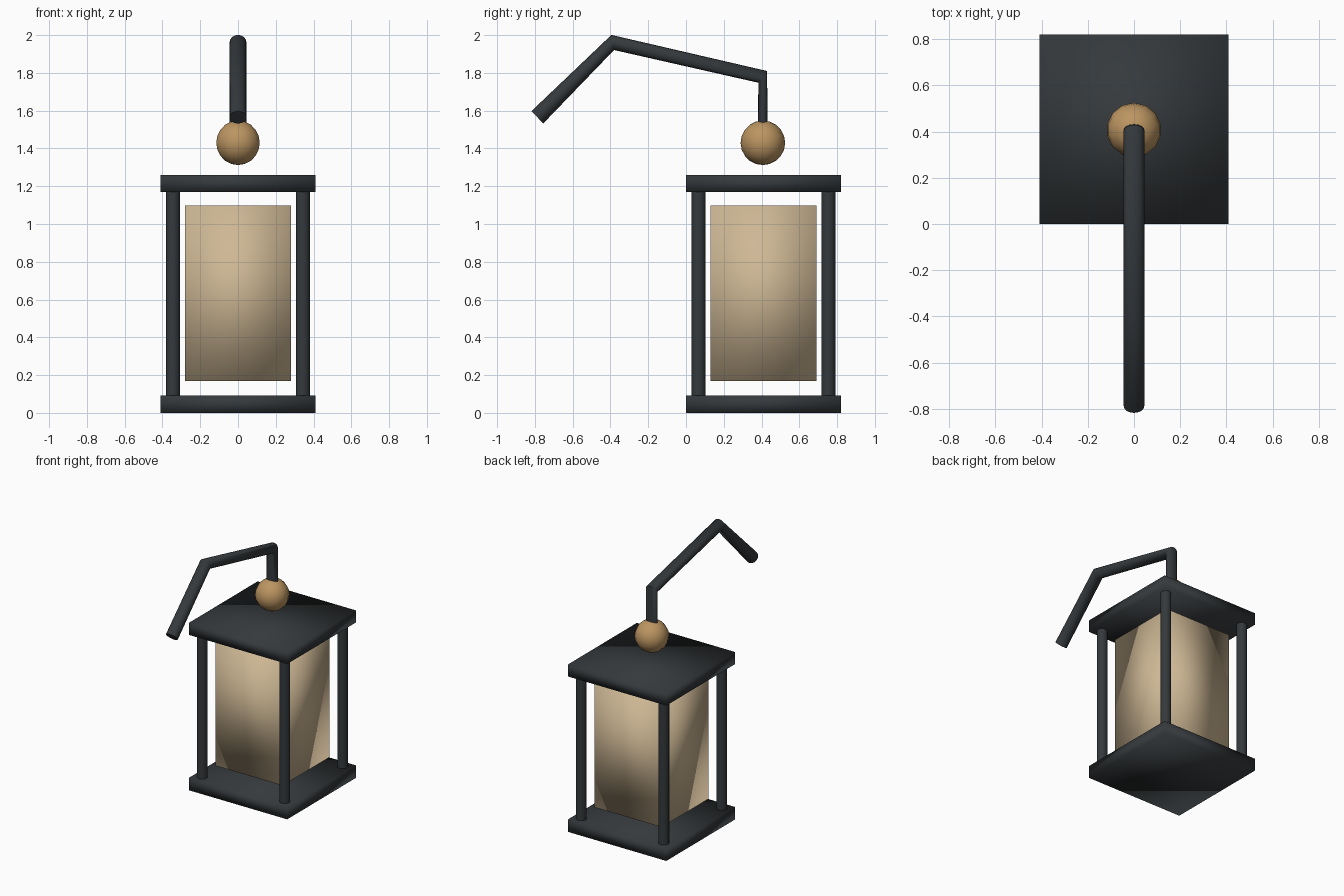
import bpy, bmesh, math
from mathutils import Vector

if "Cube" in bpy.data.objects:
    bpy.data.objects.remove(bpy.data.objects["Cube"])

CY = 0.41  # lantern axis in y


def material(name, rgb):
    m = bpy.data.materials.new(name)
    m.diffuse_color = (*rgb, 1)
    m.use_nodes = True
    m.node_tree.nodes["Principled BSDF"].inputs["Base Color"].default_value = m.diffuse_color
    return m


IRON = material("dark_iron", (0.035, 0.041, 0.045))
SHADE = material("warm_shade", (0.62, 0.48, 0.30))
BRASS = material("brass", (0.50, 0.30, 0.12))


def finish(name, bm, mat):
    bmesh.ops.recalc_face_normals(bm, faces=bm.faces)
    me = bpy.data.meshes.new(name)
    bm.to_mesh(me)
    bm.free()
    me.materials.append(mat)
    me.shade_smooth()
    ob = bpy.data.objects.new(name, me)
    bpy.context.collection.objects.link(ob)
    return ob


def box(name, half, z0, z1, mat):
    bm = bmesh.new()
    bmesh.ops.create_cube(bm, size=1)
    bmesh.ops.scale(bm, vec=(2 * half, 2 * half, z1 - z0), verts=bm.verts)
    ob = finish(name, bm, mat)
    ob.location = (0, CY, (z0 + z1) / 2)


# Plates and the floating shade between them (soft-shaded boxes)
box("base_plate", 0.41, 0.0, 0.093, IRON)
box("top_plate", 0.41, 1.17, 1.26, IRON)
box("shade", 0.28, 0.17, 1.097, SHADE)

# Four round corner posts
for sx, side in ((-1, "left"), (1, "right")):
    for sy, end in ((-1, "front"), (1, "back")):
        bm = bmesh.new()
        bmesh.ops.create_cone(bm, cap_ends=True, segments=16, radius1=0.037,
                              radius2=0.037, depth=1.09)
        ob = finish(f"{end}_{side}_post", bm, IRON)
        ob.location = (sx * 0.344, CY + sy * 0.344, 0.631)

# Ball finial floating above the top plate
bm = bmesh.new()
bmesh.ops.create_uvsphere(bm, u_segments=14, v_segments=10, radius=0.118)
finish("ball", bm, BRASS).location = (0, 0.407, 1.43)

# Bent hanging arm: each ring is (y, z, half-width vector in the y-z plane)
R = 0.045
rings = [(-0.787, 1.565, -0.031, 0.033),
         (-0.388, 1.961, -0.007, 0.040),
         (0.406, 1.779, 0.023, 0.031),
         (0.407, 1.50, 0.026, 0.0)]
N = 16
bm = bmesh.new()
loops = []
for y, z, dy, dz in rings:
    loop = []
    for i in range(N):
        a = 2 * math.pi * i / N
        c, s = math.cos(a), math.sin(a)
        loop.append(bm.verts.new(Vector((R * c, y + dy * s, z + dz * s))))
    loops.append(loop)
for a, b in zip(loops, loops[1:]):
    for i in range(N):
        j = (i + 1) % N
        bm.faces.new((a[i], a[j], b[j], b[i]))
bm.faces.new(loops[0])
bm.faces.new(loops[-1])
arm = finish("hanging_arm", bm, IRON)

# Keep cap edges crisp on the round iron parts
for ob in bpy.context.collection.objects:
    if "post" in ob.name or "arm" in ob.name:
        ob.data.set_sharp_from_angle(angle=math.radians(60))
